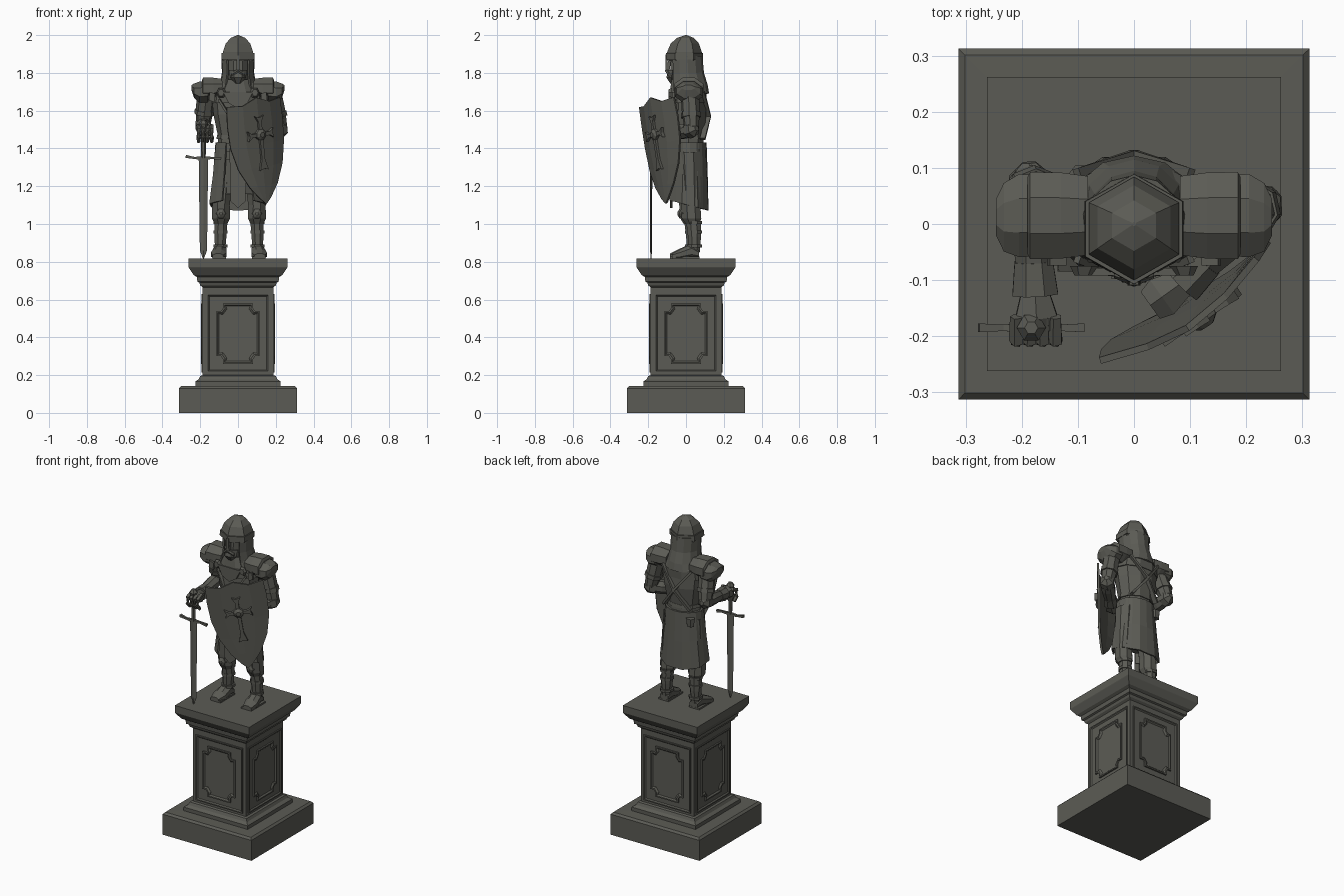
import bpy, bmesh, math
from mathutils import Vector, Matrix, Euler

if "Cube" in bpy.data.objects:
    bpy.data.objects.remove(bpy.data.objects["Cube"])

stone = bpy.data.materials.new("dark_stone")
stone.diffuse_color = (0.105, 0.105, 0.09, 1)
stone.use_nodes = True
stone.node_tree.nodes["Principled BSDF"].inputs["Base Color"].default_value = stone.diffuse_color

def finish(name, bm, mat=None, solid=0):
    bmesh.ops.recalc_face_normals(bm, faces=bm.faces)
    if mat:
        bm.transform(mat)
    me = bpy.data.meshes.new(name)
    bm.to_mesh(me)
    bm.free()
    me.materials.append(stone)
    ob = bpy.data.objects.new(name, me)
    bpy.context.collection.objects.link(ob)
    if solid:
        m = ob.modifiers.new("thickness", 'SOLIDIFY')
        m.thickness, m.offset = solid, 0
    return ob

def skin(name, rings, closed=True, solid=0, mat=None):
    """Join successive rings of points with quads."""
    bm = bmesh.new()
    vs = [[bm.verts.new(p) for p in r] for r in rings]
    n = len(vs[0])
    for a, b in zip(vs, vs[1:]):
        for i in range(n if closed else n - 1):
            j = (i + 1) % n
            bm.faces.new((a[i], a[j], b[j], b[i]))
    if closed:
        bm.faces.new(vs[0])
        bm.faces.new(vs[-1])
    return finish(name, bm, mat, solid)

def loft(name, rings, n=8, phase=0.5, axis='z', mat=None):
    """rings: (cx, cy, cz, ra, rb) ellipses stacked along an axis."""
    out = []
    for cx, cy, cz, ra, rb in rings:
        r = []
        for i in range(n):
            t = 2 * math.pi * (i + phase) / n - math.pi / 2
            a, b = ra * math.cos(t), rb * math.sin(t)
            d = {'z': (a, b, 0), 'x': (0, a, b), 'y': (a, 0, b)}[axis]
            r.append((cx + d[0], cy + d[1], cz + d[2]))
        out.append(r)
    return skin(name, out, mat=mat)

def tube(name, pts, radii, n=6, flat=1.0):
    pts = [Vector(p) for p in pts]
    out = []
    for k, p in enumerate(pts):
        d = pts[min(k + 1, len(pts) - 1)] - pts[max(k - 1, 0)]
        q = d.to_track_quat('Z', 'Y')
        r = radii[k]
        out.append([p + q @ Vector((r * math.cos(2 * math.pi * (i + .5) / n),
                                    flat * r * math.sin(2 * math.pi * (i + .5) / n), 0)) for i in range(n)])
    return skin(name, out)

def sheet(name, rows, a0, a1, n, fold=0, rise=0, solid=0.01):
    """Open curved cloth: rows of (rx, ry, cy, z) swept between two angles."""
    out = []
    for k, (rx, ry, cy, z) in enumerate(rows):
        r = []
        for i in range(n + 1):
            t = math.radians(a0 + (a1 - a0) * i / n)
            f = 1 + fold * k / (len(rows) - 1) * (-1) ** i
            r.append((rx * f * math.cos(t), cy + ry * f * math.sin(t), z - rise * k * math.sin(t)))
        out.append(r)
    return skin(name, out, closed=False, solid=solid)

def box(name, c, s, mat=None):
    bm = bmesh.new()
    bmesh.ops.create_cube(bm, size=1, matrix=Matrix.Translation(c) @ Matrix.Diagonal((*s, 1)))
    return finish(name, bm, mat)

def plate(name, pts, y, depth, inset=0, sink=0, mat=None):
    """Outline in the xz plane, pushed towards -y, optional sunk centre."""
    bm = bmesh.new()
    f = bm.faces.new([bm.verts.new((x, y, z)) for x, z in pts])
    top = bmesh.ops.extrude_face_region(bm, geom=[f])['geom']
    bmesh.ops.translate(bm, vec=(0, -depth, 0), verts=[g for g in top if isinstance(g, bmesh.types.BMVert)])
    bmesh.ops.recalc_face_normals(bm, faces=bm.faces)
    if inset:
        face = [g for g in top if isinstance(g, bmesh.types.BMFace)]
        bmesh.ops.inset_region(bm, faces=face, thickness=inset * .5)
        bmesh.ops.inset_region(bm, faces=face, thickness=inset * .5, depth=-sink)
    return finish(name, bm, mat)

# Pedestal: one square moulded profile
prof = [(.313, 0), (.313, .13), (.301, .142), (.226, .143), (.226, .166), (.208, .178), (.2, .195), (.187, .2),
        (.187, .665), (.2, .675), (.205, .69), (.215, .695), (.218, .72), (.235, .73), (.26, .768), (.262, .772), (.262, .817)]
loft("pedestal", [(0, 0, z, r * 2 ** .5, r * 2 ** .5) for r, z in prof], n=4)

# Pedestal panels: rectangular border and notched plaque on each side
for k in range(4):
    rot = Matrix.Rotation(k * math.pi / 2, 4, 'Z')
    plate("panel_border", [(-.165, .215), (.165, .215), (.165, .63), (-.165, .63)], -.184, .01, .02, .008, rot)
    cut = [(-.115, .3), (-.09, .3), (-.08, .285), (-.08, .26)]
    low = cut + [(-x, z) for x, z in reversed(cut)]
    out = low + [(x, .84 - z) for x, z in reversed(low)]
    plate("panel_plaque", out, -.184, .012, .022, .008, rot)

# Legs: trousers, knee cops, greaves, boots
for s, x, yo in ((-1, -.09, 0), (1, .1, .01)):
    loft("trouser_leg", [(x, .025 + yo, 1.0, .036, .04), (x, .02 + yo, 1.03, .052, .055), (x, .015 + yo, 1.1, .05, .055),
                         (x * .75, .015, 1.38, .06, .065)], 8)
    loft("greave", [(x + s * .005, .035 + yo, .85, .028, .03), (x + s * .003, .035 + yo, .93, .034, .037),
                    (x, .03 + yo, 1.01, .037, .042)], 8)
    loft("knee_cop", [(x, -.01 + yo, 1.055, .034, .036), (x, -.035 + yo, 1.055, .024, .028), (x, -.045 + yo, 1.055, .008, .01)], 6, axis='y')
    for z in (.875, .95, 1.0):
        loft("greave_strap", [(x + s * .003, .035 + yo, z, .041, .043), (x + s * .003, .035 + yo, z + .016, .041, .043)], 8)
    loft("boot", [(x + s * .005, .06 + yo, .84, .03, .024), (x + s * .006, .02 + yo, .855, .037, .043),
                  (x + s * .012, -.04 + yo, .838, .044, .03), (x + s * .016, -.085 + yo, .83, .03, .015)], 8, axis='y')
    box("boot_sole", (x + s * .01, -.012 + yo, .821), (.072, .145, .012))

# Torso, tunic, coat and belts
loft("torso", [(0, .012, 1.34, .115, .09), (0, .012, 1.46, .105, .085), (0, .015, 1.58, .13, .097),
               (0, .015, 1.68, .14, .09), (0, .01, 1.74, .08, .07)], 10)
loft("tunic_skirt", [(0, .02, 1.16, .115, .07), (0, .015, 1.4, .105, .08)], 10)
sheet("long_coat", [(.115, .092, .012, 1.43), (.13, .1, .012, 1.26), (.148, .108, .01, 1.1)], -58, 238, 14, .035, .014)
plate("tabard", [(-.045, 1.4), (.045, 1.4), (.04, 1.12), (0, 1.085), (-.04, 1.12)], -.072, .012)
for z, h, r in ((1.385, .045, .122), (1.45, .02, .114)):
    loft("belt", [(0, .012, z, r, r * .8), (0, .012, z + h, r - .003, r * .8 - .003)], 10)
box("belt_buckle", (-.02, -.09, 1.408), (.04, .016, .05))
loft("belt_pouch", [(-.09, .085, 1.35, .025, .018), (-.09, .085, 1.4, .03, .022)], 6)
for s in (-1, 1):
    # crossed straps on the back and chest
    tube("back_strap", [(s * .1, .085, 1.7), (0, .118, 1.57), (-s * .09, .088, 1.45)], [.02, .02, .02], 4, .5)
    tube("dagger_strap", [(s * .1, -.06, 1.66), (s * .04, -.083, 1.56), (-s * .05, -.078, 1.45)], [.014] * 3, 4, .6)
    loft("mantle_disc", [(s * .088, -.075, 1.695, .026, .03), (s * .09, -.092, 1.695, .016, .02)], 6, axis='y')

# Mantle with a pointed front lap
loft("mantle", [(0, .012, 1.64, .145, .1), (0, .012, 1.7, .135, .103), (0, .005, 1.765, .088, .085)], 10)
plate("mantle_lap", [(-.08, 1.7), (-.05, 1.64), (0, 1.61), (.05, 1.64), (.08, 1.7)], -.078, .014)

# Head: face, beard, mail coif and helmet
loft("face", [(0, -.015, 1.74, .05, .055), (0, -.018, 1.8, .062, .072), (0, -.012, 1.89, .065, .072)], 8)
loft("beard", [(0, -.072, 1.745, .018, .014), (0, -.078, 1.775, .042, .03), (0, -.07, 1.815, .048, .028)], 6)
loft("moustache", [(-.036, -.088, 1.79, .008, .01), (0, -.1, 1.812, .012, .012), (.036, -.088, 1.79, .008, .01)], 6, axis='x')
loft("nose", [(0, -.098, 1.815, .016, .016), (0, -.085, 1.87, .01, .01)], 4)
sheet("mail_coif", [(.084, .086, -.004, 1.89), (.081, .09, .0, 1.8), (.092, .1, .01, 1.735), (.115, .105, .012, 1.69)], -48, 228, 10)
loft("helmet", [(0, -.008, 1.865, .094, .092), (0, -.008, 1.91, .093, .092), (0, -.006, 1.955, .075, .075),
                (0, -.003, 1.985, .045, .045), (0, 0, 2.0, .004, .004)], 6, 0)
loft("helmet_band", [(0, -.009, 1.872, .102, .099), (0, -.009, 1.905, .1, .098)], 6, 0)
box("nose_guard", (0, -.103, 1.855), (.016, .012, .075))

# Shoulder plates, two overlapping lames each
for s in (-1, 1):
    loft("shoulder_plate", [(s * .082, .015, 1.72, .076, .052), (s * .13, .015, 1.717, .083, .062), (s * .185, .015, 1.718, .084, .062),
                            (s * .19, .015, 1.715, .074, .052)], 8, axis='x')
    loft("shoulder_flare", [(s * .16, .015, 1.70, .078, .06), (s * .205, .015, 1.698, .08, .06),
                            (s * .232, .012, 1.705, .066, .042), (s * .246, .012, 1.722, .035, .015)], 8, axis='x')
    plate("shoulder_tab", [(s * .12, 1.69), (s * .15, 1.7), (s * .155, 1.655), (s * .125, 1.645)], -.06, .014)

# Arms: right reaches to the sword, left carries the shield
arms = (("right", (-.165, .02, 1.7), (-.185, .07, 1.525), (-.176, -.125, 1.5), (-.174, -.165, 1.495)),
        ("left", (.18, .02, 1.7), (.225, .03, 1.5), (.085, -.105, 1.47), (.05, -.13, 1.47)))
for side, sh, el, wr, ha in arms:
    sh, el, wr, ha = map(Vector, (sh, el, wr, ha))
    tube(side + "_upper_arm", [sh, sh.lerp(el, .55), el], [.05, .048, .038], 8)
    tube(side + "_forearm", [el, el.lerp(wr, .3), wr], [.036, .042, .03], 8)
    tube(side + "_arm_band", [sh.lerp(el, .55), sh.lerp(el, .68)], [.053, .053], 8)
    back = (el - wr).normalized()
    tube(side + "_elbow_cop", [el - back * .02, el + back * .015, el + back * .04], [.046, .043, .014], 6)
    tube(side + "_cuff", [el.lerp(wr, .7), wr], [.037, .044], 8)
    tube(side + "_hand", [wr, ha, ha + (ha - wr) * .6], [.03, .043, .034], 6)
for i in range(4):
    x = -.209 + i * .023
    tube("finger", [(x, -.165, 1.52), (x, -.208, 1.5), (x, -.208, 1.46), (x, -.185, 1.435)], [.012, .014, .013, .01], 5)

# Sword resting on the pedestal
sx, sy = -.183, -.185
loft("sword_blade", [(sx, sy, .818, .003, .002), (sx, sy, .86, .019, .005), (sx, sy, 1.35, .025, .007)], 4, 0)
tube("sword_guard", [(sx - .094, sy, 1.358), (sx - .05, sy, 1.35), (sx, sy, 1.348), (sx + .05, sy, 1.35), (sx + .094, sy, 1.345)],
     [.011, .008, .013, .008, .011], 4)
loft("sword_grip", [(sx, sy, 1.35, .012, .012), (sx, sy, 1.48, .014, .014)], 6)
loft("sword_pommel", [(sx, sy, 1.5, .014, .014), (sx, sy, 1.53, .026, .026), (sx, sy, 1.55, .012, .012)], 6)

# Shield: curved heater shape with raised rim
place = Matrix.Translation((.125, -.15, 1.39)) @ Euler((math.radians(4), math.radians(-9), 0)).to_matrix().to_4x4()
place = Matrix.Translation((.125, -.15, 1.39)) @ Matrix.Rotation(math.radians(33), 4, 'Z') @ \
    Matrix.Rotation(math.radians(-9), 4, 'Y') @ Matrix.Rotation(math.radians(4), 4, 'X')
bow = lambda x: .037 * (x / .175) ** 2
rows = [(.25, .17), (.15, .176), (.03, .17), (-.09, .14), (-.19, .088), (-.255, .035), (-.285, .004)]
bm = bmesh.new()
grid = []
for k, (z, w) in enumerate(rows):
    r = []
    for u in (-1, -.5, 0, .5, 1):
        lift = (.033 if u == 0 else 0 if abs(u) == .5 else .006) if k == 0 else 0
        r.append(bm.verts.new((u * w, bow(u * w), z + lift)))
    grid.append(r)
for a, b in zip(grid, grid[1:]):
    for i in range(4):
        bm.faces.new((a[i], b[i], b[i + 1], a[i + 1]))
front = list(bm.faces)
bmesh.ops.inset_region(bm, faces=front, thickness=.014, use_even_offset=True)
bmesh.ops.inset_region(bm, faces=front, thickness=.003, depth=-.006, use_even_offset=True)
finish("shield", bm, place, .012)

# Flared cross with round boss on the shield
cz, parts = .085, ((0, .1), (90, .08), (180, .19), (270, .08))
for ang, ln in parts:
    t = math.radians(ang)
    pts = [(-.01, 0), (-.01, ln * .7), (-.026, ln), (0, ln - .008), (.026, ln), (.01, ln * .7), (.01, 0)]
    plate("shield_cross_arm", [(x * math.cos(t) - z * math.sin(t), cz + x * math.sin(t) + z * math.cos(t)) for x, z in pts],
          .006, .018, mat=place)
loft("shield_boss", [(0, .004, cz, .032, .032), (0, -.012, cz, .03, .03), (0, -.024, cz, .014, .014)], 8, axis='y', mat=place)
